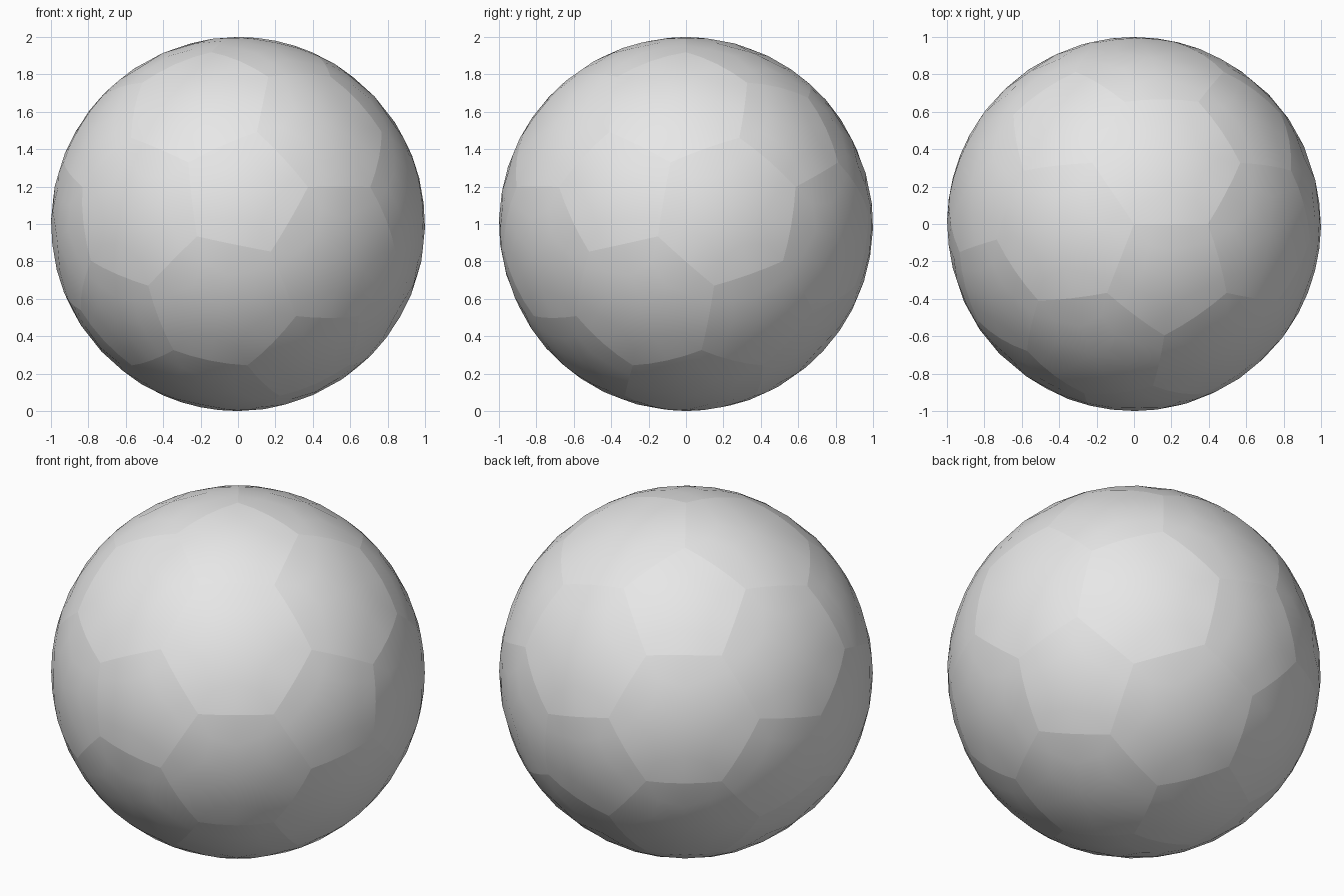
import bpy
import bmesh
from mathutils import Matrix

cube = bpy.data.objects.get("Cube")
if cube:
    bpy.data.objects.remove(cube, do_unlink=True)

# One plain grey for every panel
grey = bpy.data.materials.new("light_grey")
grey.use_nodes = True
grey.diffuse_color = (0.8, 0.8, 0.8, 1)
grey.node_tree.nodes["Principled BSDF"].inputs["Base Color"].default_value = (0.8, 0.8, 0.8, 1)

# Icosahedron with its corners cut off: pentagon and hexagon panels
bm = bmesh.new()
bmesh.ops.create_icosphere(bm, subdivisions=1, radius=1)
bmesh.ops.bevel(bm, geom=bm.verts[:], offset=100 / 3, offset_type='PERCENT',
                segments=1, profile=0.5, affect='VERTICES')
bmesh.ops.recalc_face_normals(bm, faces=bm.faces[:])
for v in bm.verts:
    v.co.normalize()

# Turn the ball so a panel corner is on top and a pentagon edge runs along +x
pentagon = next(f for f in bm.faces if len(f.verts) == 5)
z_axis = pentagon.verts[0].co.copy()
to_previous = pentagon.verts[-1].co - z_axis
x_axis = (to_previous - z_axis * to_previous.dot(z_axis)).normalized()
y_axis = z_axis.cross(x_axis)
bm.transform(Matrix((x_axis, y_axis, z_axis)).to_4x4())

# Separate the panels along their seams and shade each one smooth
bmesh.ops.split_edges(bm, edges=bm.edges[:])
for f in bm.faces:
    f.smooth = True

mesh = bpy.data.meshes.new("ball_panels")
bm.to_mesh(mesh)
bm.free()
mesh.materials.append(grey)
ball = bpy.data.objects.new("ball_panels", mesh)
bpy.context.collection.objects.link(ball)
ball.location.z = 1

# Divide the flat panels, then push them out to a sphere
sub = ball.modifiers.new("panel_grid", 'SUBSURF')
sub.subdivision_type = 'SIMPLE'
sub.levels = sub.render_levels = 2
cast = ball.modifiers.new("round_out", 'CAST')
cast.cast_type = 'SPHERE'
cast.factor = 1
cast.radius = 0
cast.use_radius_as_size = False
cast.size = 1
